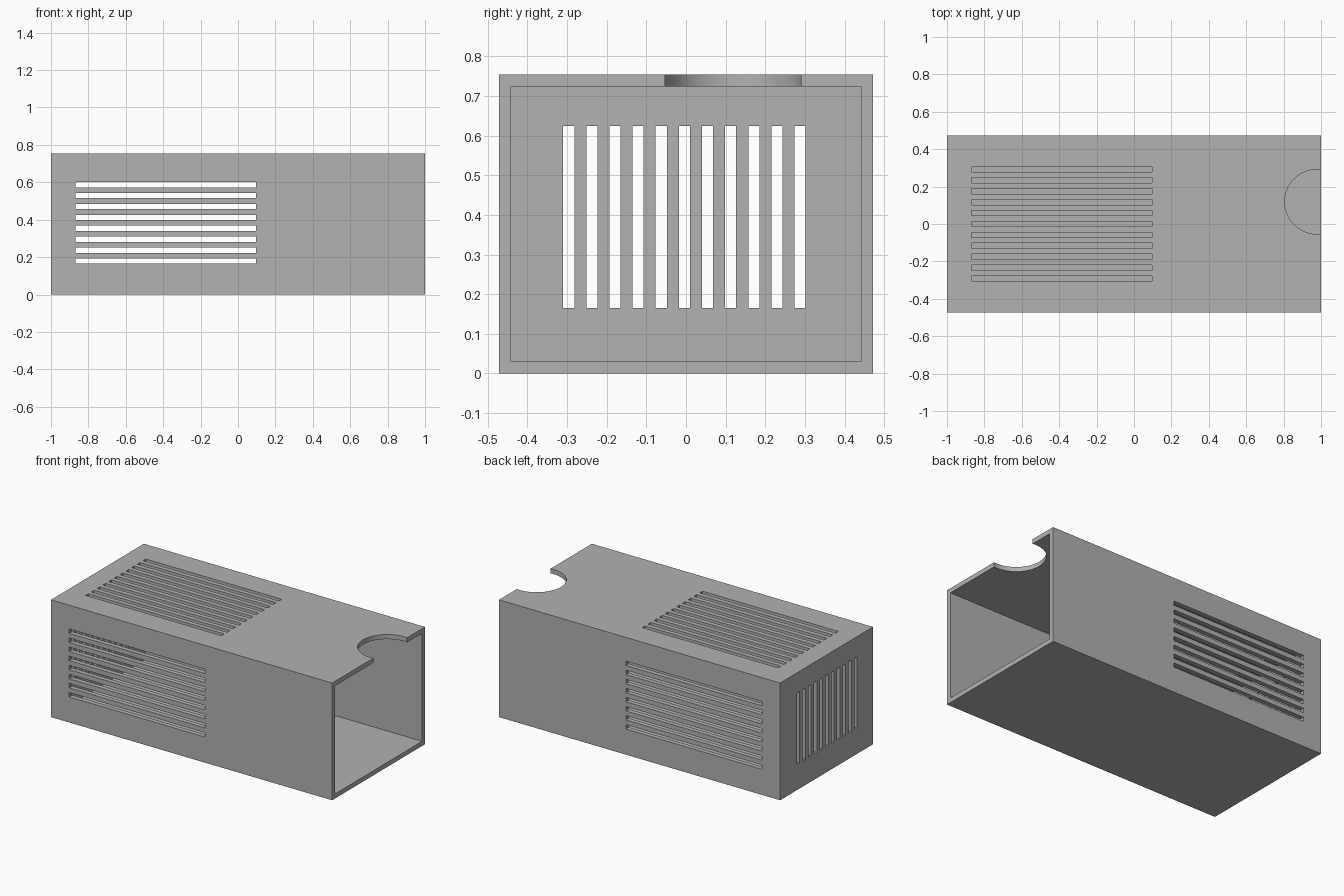
import bpy
import bmesh
from mathutils import Matrix, Vector

if "Cube" in bpy.data.objects:
    bpy.data.objects.remove(bpy.data.objects["Cube"], do_unlink=True)

HALF_W, HEIGHT, WALL = 0.472, 0.754, 0.03
SLOT, PITCH = 0.028, 0.0584
SLOT_START, SLOT_END = -0.87, 0.097


def add_box(bm, low, high):
    low, high = Vector(low), Vector(high)
    place = Matrix.Translation((low + high) / 2) @ Matrix.Diagonal((high - low).to_4d())
    bmesh.ops.create_cube(bm, size=1, matrix=place)


def make_object(name, bm):
    mesh = bpy.data.meshes.new(name)
    bm.to_mesh(mesh)
    bm.free()
    obj = bpy.data.objects.new(name, mesh)
    bpy.context.collection.objects.link(obj)
    return obj


def centres(middle, count):
    return [middle + (i - (count - 1) / 2) * PITCH for i in range(count)]


def cut(target, cutter):
    mod = target.modifiers.new(cutter.name, "BOOLEAN")
    mod.operation = "DIFFERENCE"
    mod.solver = "EXACT"
    mod.object = cutter
    cutter.hide_render = True
    bpy.context.view_layer.objects.active = target
    bpy.ops.object.modifier_apply(modifier=mod.name)
    bpy.data.objects.remove(cutter, do_unlink=True)


# Outer block
bm = bmesh.new()
add_box(bm, (-1, -HALF_W, 0), (1, HALF_W, HEIGHT))
housing = make_object("vented_housing", bm)

# Cavity, open at the left end
bm = bmesh.new()
add_box(bm, (-1 + WALL, -HALF_W + WALL, WALL), (1.1, HALF_W - WALL, HEIGHT - WALL))
cut(housing, make_object("cavity_cutter", bm))

# Vent slots through both sides, the roof and the closed end, plus the cable notch
bm = bmesh.new()
h = SLOT / 2
for z in centres(0.383, 8):
    add_box(bm, (SLOT_START, -0.6, z - h), (SLOT_END, 0.6, z + h))
for y in centres(0, 11):
    add_box(bm, (SLOT_START, y - h, HEIGHT - 0.05), (SLOT_END, y + h, HEIGHT + 0.05))
for y in centres(-0.004, 11):
    add_box(bm, (-1.05, y - h, 0.165), (-0.95, y + h, 0.624))
bmesh.ops.create_cone(bm, cap_ends=True, segments=64, radius1=0.173, radius2=0.173,
                      depth=0.1, matrix=Matrix.Translation((0.979, 0.119, HEIGHT)))
cut(housing, make_object("slot_cutter", bm))

# Material
grey = (0.445, 0.445, 0.445, 1)
mat = bpy.data.materials.new("plain_grey")
mat.use_nodes = True
mat.diffuse_color = grey
mat.node_tree.nodes["Principled BSDF"].inputs["Base Color"].default_value = grey
housing.data.materials.clear()
housing.data.materials.append(mat)
for poly in housing.data.polygons:
    poly.material_index = 0

# Smooth only the curved notch
bpy.ops.object.select_all(action="DESELECT")
housing.select_set(True)
bpy.context.view_layer.objects.active = housing
bpy.ops.object.shade_smooth_by_angle(angle=0.5)
